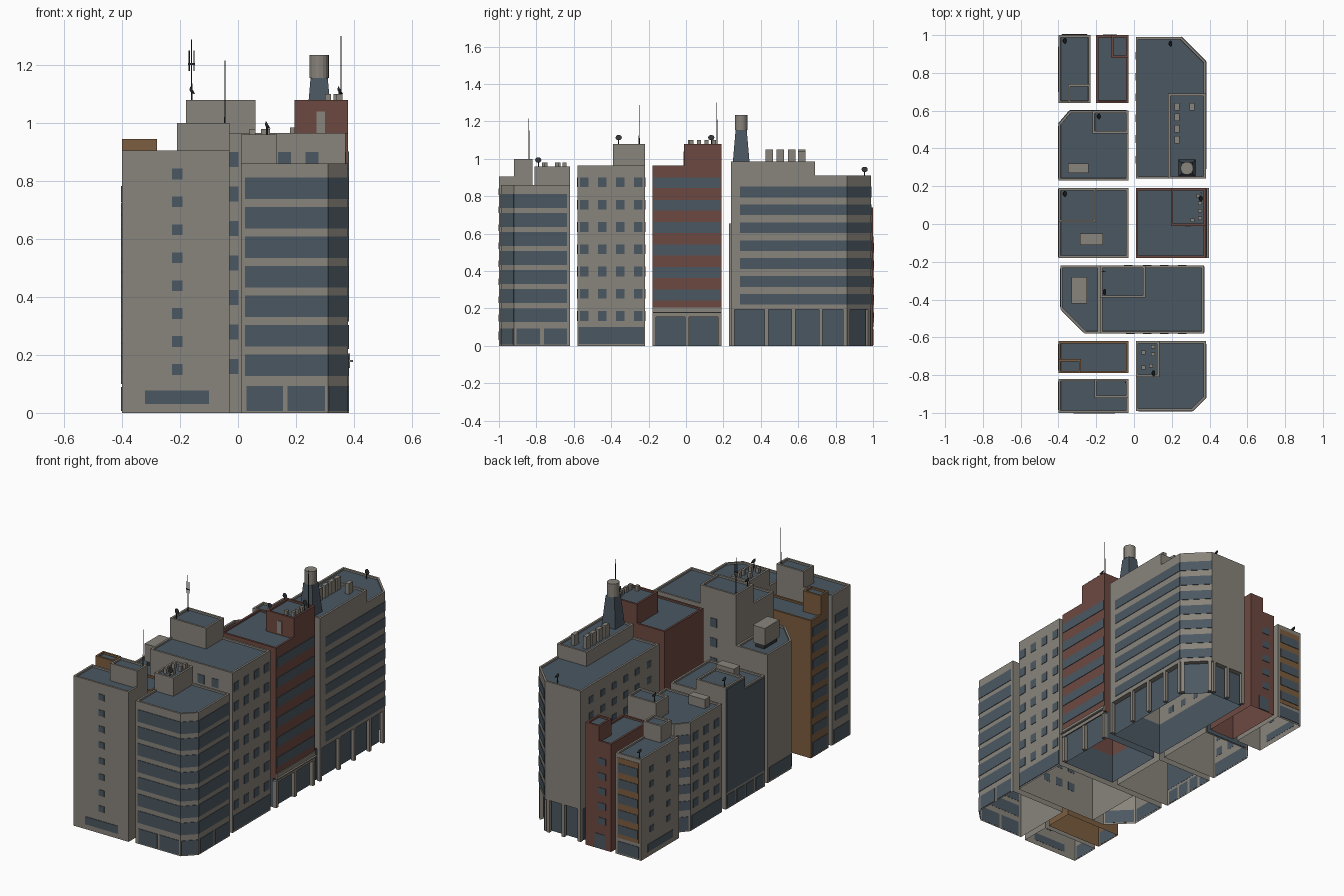
import bpy, bmesh, math
from mathutils import Vector, Matrix

if "Cube" in bpy.data.objects:
    bpy.data.objects.remove(bpy.data.objects["Cube"])

GRAY, SLATE, RED, OCHRE, DARK = range(5)
MATS = []
for name, col in (("warm_gray", (.25, .23, .2)), ("slate_glass", (.07, .097, .122)),
                  ("brick_red", (.155, .066, .052)), ("ochre", (.2, .11, .05)),
                  ("dark_metal", (.03, .033, .036))):
    m = bpy.data.materials.new(name)
    m.diffuse_color = (*col, 1)
    m.use_nodes = True
    m.node_tree.nodes["Principled BSDF"].inputs["Base Color"].default_value = m.diffuse_color
    MATS.append(m)


def rect(x0, y0, x1, y1):
    # edges: 0 = -y, 1 = +x, 2 = +y, 3 = -x
    return [(x0, y0), (x1, y0), (x1, y1), (x0, y1)]


def add_box(bm, o, a, b, c, mat):
    """Box from corner o with edge vectors a, b, c."""
    v = [bm.verts.new(o + a * i + b * j + c * k) for k in (0, 1) for j in (0, 1) for i in (0, 1)]
    for f in ((0, 2, 3, 1), (4, 5, 7, 6), (0, 1, 5, 4), (2, 6, 7, 3), (0, 4, 6, 2), (1, 3, 7, 5)):
        bm.faces.new([v[i] for i in f]).material_index = mat


class Building:
    def __init__(self, name, poly, top, mat=GRAY, base=0, core=None):
        self.name, self.poly, self.bm = name, poly, bmesh.new()
        self.tier(poly, top, mat, base, core)

    def tier(self, poly, top, mat=GRAY, base=0, core=None):
        """Open-bottomed shell with a parapet; core = recessed ground floor outline."""
        bm = self.bm
        lo, hi = ([bm.verts.new((x, y, z)) for x, y in poly] for z in (base, top))
        n = len(poly)
        faces = [bm.faces.new((lo[i], lo[(i + 1) % n], hi[(i + 1) % n], hi[i])) for i in range(n)]
        cap = bm.faces.new(hi)
        for f in faces + [cap]:
            f.material_index = mat
        cap.normal_update()
        cap.material_index = GRAY if mat == SLATE else mat
        for t, d in ((.012, 0), (.0005, -.01)):
            bmesh.ops.inset_region(bm, faces=[cap], thickness=t, depth=d, use_even_offset=True)
        cap.material_index = SLATE
        if core:
            a, b = ([bm.verts.new((x, y, z)) for x, y in core] for z in (0, base))
            for i in range(n):
                j = (i + 1) % n
                bm.faces.new((a[i], a[j], b[j], b[i])).material_index = SLATE
                bm.faces.new((b[i], b[j], lo[j], lo[i])).material_index = mat

    def plate(self, e, u0, u1, z0, z1, mat=SLATE, out=.003, back=.001):
        """Thin panel on wall e; negative u1 is measured from the wall's end."""
        p, q = Vector((*self.poly[e], 0)), Vector((*self.poly[(e + 1) % len(self.poly)], 0))
        d = q - p
        if u1 <= 0:
            u1 += d.length
        d.normalize()
        nrm = Vector((d.y, -d.x, 0))
        add_box(self.bm, p + d * u0 - nrm * back + Vector((0, 0, z0)), d * (u1 - u0),
                nrm * (out + back), Vector((0, 0, z1 - z0)), mat)

    def bands(self, e, u0, u1, z, pitch, h, n, mat=SLATE):
        for i in range(n):
            self.plate(e, u0, u1, z + i * pitch, z + i * pitch + h, mat)

    def windows(self, e, us, z, pitch, n, w=.045, h=.052):
        for u in us:
            self.bands(e, u - w / 2, u + w / 2, z - h / 2, pitch, h, n)

    def box(self, x0, y0, z0, x1, y1, z1, mat=GRAY):
        add_box(self.bm, Vector((x0, y0, z0)), Vector((x1 - x0, 0, 0)), Vector((0, y1 - y0, 0)),
                Vector((0, 0, z1 - z0)), mat)

    def done(self):
        finish(self.name, self.bm)


def finish(name, bm):
    bmesh.ops.recalc_face_normals(bm, faces=bm.faces)
    me = bpy.data.meshes.new(name)
    bm.to_mesh(me)
    bm.free()
    for m in MATS:
        me.materials.append(m)
    bpy.context.collection.objects.link(bpy.data.objects.new(name, me))


def cone(bm, x, y, z0, z1, r0, r1, n, mat, rot=None):
    m = Matrix.Translation((x, y, (z0 + z1) / 2)) @ (rot or Matrix())
    vs = bmesh.ops.create_cone(bm, cap_ends=True, segments=n, radius1=r0, radius2=r1,
                               depth=z1 - z0, matrix=m)["verts"]
    for f in {f for v in vs for f in v.link_faces}:
        f.material_index = mat


# corner tower, front right: ribbon windows wrapping the chamfer
b = Building("front_right_tower", [(.01, -.99), (.31, -.99), (.38, -.92), (.38, -.62), (.01, -.62)], .86)
b.tier(rect(.01, -.81, .135, -.62), .96, base=.85)
for e, u0, u1 in ((0, .015, 0), (1, 0, 0), (2, 0, -.015)):
    b.bands(e, u0, u1, .128, .1017, .073, 7)
for e, u0, u1 in ((0, .02, .145), (0, .16, .29), (1, .003, -.003), (2, .015, .14), (2, .16, .285)):
    b.plate(e, u0, u1, .007, .093)
for x, y in ((.05, -.76), (.09, -.75), (.05, -.68), (.1, -.69), (.1, -.65)):
    b.box(x - .01, y - .01, .95, x + .01, y + .01, .98)
b.done()

# wide building crossing the block: square windows, low chamfered wing
b = Building("cross_block_main", rect(-.18, -.58, .37, -.22), .965)
b.tier(rect(-.18, -.39, .06, -.22), 1.08, base=.955)
b.windows(1, [.036, .132, .228, .324], .16, .119, 7)
b.windows(0, [.16, .25, .34, .435], .16, .119, 7)
b.windows(2, [.115, .21, .3, .4], .16, .119, 7)
b.plate(1, .005, -.005, .01, .1)
b.done()
b = Building("cross_block_wing", [(-.26, -.58), (-.18, -.58), (-.18, -.22), (-.39, -.22), (-.39, -.45)], .775)
b.plate(3, .015, -.01, .01, .09)
b.plate(4, .01, -.01, .01, .09)
b.box(-.33, -.42, .79, -.25, -.28, .895)
b.box(-.32, -.41, .76, -.26, -.29, .79, DARK)
b.done()

# red brick building with canopy and recessed shop front
b = Building("red_building", rect(.01, -.18, .38, .19), .965, RED, .175,
             [(.01, -.18), (.36, -.18), (.36, .19), (.01, .19)])
b.tier(rect(.195, -.01, .38, .19), 1.08, RED, .955)
b.bands(1, .005, -.005, .243, .12, .058, 6)
b.plate(1, 0, 0, .155, .205, GRAY, .006)
b.plate(1, .0, -.0, .175, .182, GRAY, .017)
for u in (0, .175, .35):
    b.plate(1, u, u + .02, 0, .16, GRAY, .002, .022)
b.box(.27, -.014, .965, .3, -.009, 1.04)
for x, y in ((.31, .02), (.35, .03), (.35, .07), (.35, .11), (.34, .15)):
    b.box(x - .01, y - .01, 1.07, x + .01, y + .01, 1.1)
b.done()

# large corner tower, rear right, on an arcade
b = Building("rear_right_tower", [(.01, .24), (.38, .24), (.38, .86), (.25, .99), (.01, .99)], .91, GRAY, .195,
             [(.01, .24), (.35, .24), (.35, .85), (.24, .96), (.01, .96)])
b.tier(rect(.18, .24, .38, .69), .985, base=.9)
b.bands(1, .05, 0, .22, .0957, .057, 7)
b.bands(2, 0, 0, .22, .0957, .057, 7)
b.windows(4, [.1 + .11 * i for i in range(6)], .25, .0957, 7, .04, .04)
for u in (0, .18, .325, .47, .6):
    b.plate(1, u, u + .02, 0, .2, GRAY, 0, .02)
for e, us in ((2, (.005, .16)), (3, (.01, .11, .22))):
    for u in us:
        b.plate(e, u, u + .02, 0, .2, GRAY, 0, .02)
for y in (.445, .505, .565, .62):
    b.box(.215, y - .02, .97, .24, y + .02, 1.05)
b.box(.295, .6, .97, .32, .64, 1.04)
b.done()

# rear left narrow buildings
b = Building("rear_left_ochre_front", rect(-.40, .64, -.23, 1.0), .61)
b.tier(rect(-.35, .64, -.23, .74), .7, base=.6)
b.plate(2, .015, -.015, .1, .585, OCHRE, .002)
for i in range(5):
    b.plate(2, .02, -.02, .125 + .093 * i, .178 + .093 * i, SLATE, .005)
b.plate(2, .015, -.015, .01, .08)
b.windows(3, [.1, .26], .16, .09, 5, .035, .035)
b.plate(3, .06, .3, .03, .075)
b.done()
b = Building("rear_left_red", rect(-.20, .64, -.03, 1.0), .65, RED)
b.tier(rect(-.12, .88, -.03, 1.0), .74, RED, .64)
b.windows(2, [.11], .17, .09, 5, .05, .04)
b.plate(2, .06, .13, .005, .09)
b.done()

# rear left chamfered building
b = Building("left_chamfer_building", [(-.40, .23), (-.03, .23), (-.03, .6), (-.34, .6), (-.4, .53)], .655)
b.tier(rect(-.22, .48, -.03, .6), .75, base=.645)
b.bands(2, .015, 0, .13, .1, .055, 5)
b.bands(3, 0, 0, .13, .1, .055, 5)
b.windows(4, [.05, .15, .25], .157, .1, 5, .05, .05)
for e in (2, 3, 4):
    b.plate(e, .01, -.01, .007, .09)
b.box(-.35, .27, .64, -.24, .32, .7)
b.done()

# left glass-fronted building
b = Building("left_glass_building", rect(-.40, -.18, -.03, .19), .67)
b.tier(rect(-.40, .01, -.20, .19), .735, base=.66)
b.plate(3, .006, -.006, .1, .66)
b.plate(3, .006, .178, .65, .725)
for i in range(4):
    b.plate(3, .012 + .09 * i, .085 + .09 * i, .007, .085)
b.box(-.285, -.11, .65, -.165, -.05, .725)
b.done()

# front left ochre building
b = Building("front_left_ochre", rect(-.40, -.79, -.03, -.62), .83, OCHRE)
b.tier(rect(-.40, -.79, -.28, -.715), .945, OCHRE, .82)
b.bands(3, .015, -.015, .14, .098, .055, 7)
b.plate(3, .015, -.015, .007, .09)
b.done()

# front left gray building
b = Building("front_left_gray", rect(-.40, -1.0, -.03, -.82), .905)
b.tier(rect(-.21, -.92, -.03, -.82), 1.0, base=.895)
b.windows(0, [.19], .15, .0963, 8, .037, .037)
b.plate(0, .08, .3, .03, .077)
b.bands(3, .03, -.03, .14, .098, .05, 7)
b.plate(3, .015, -.015, .007, .09)
b.done()

# water tank on tapered tower
bm = bmesh.new()
cone(bm, .28, .295, .975, 1.155, .064, .042, 4, SLATE, Matrix.Rotation(math.pi / 4, 4, 'Z'))
cone(bm, .28, .295, 1.155, 1.235, .034, .034, 16, GRAY)
finish("water_tank", bm)

# antenna masts
bm = bmesh.new()
for x, y, z0, z1 in ((-.045, -.84, .99, 1.215), (-.16, -.25, 1.07, 1.288), (.355, .165, 1.07, 1.3)):
    cone(bm, x, y, z0, z1, .003, .0015, 6, DARK)
for s in (-.008, .008):
    cone(bm, -.16 + s, -.25, 1.18, 1.25, .002, .002, 4, DARK)
add_box(bm, Vector((-.172, -.252, 1.2)), Vector((.024, 0, 0)), Vector((0, .004, 0)), Vector((0, 0, .006)), DARK)
finish("antenna_masts", bm)

# satellite dishes
bm = bmesh.new()
for x, y, z in ((.1, -.79, .95), (-.16, -.36, 1.07), (.35, .135, 1.07), (.19, .955, .9), (-.37, .16, .725),
                (-.19, .57, .74), (-.37, .97, .6)):
    cone(bm, x, y, z, z + .04, .003, .003, 5, DARK)
    cone(bm, x, y, z + .036, z + .046, .007, .017, 10, DARK, Matrix.Rotation(math.radians(60), 4, 'Y'))
finish("satellite_dishes", bm)
